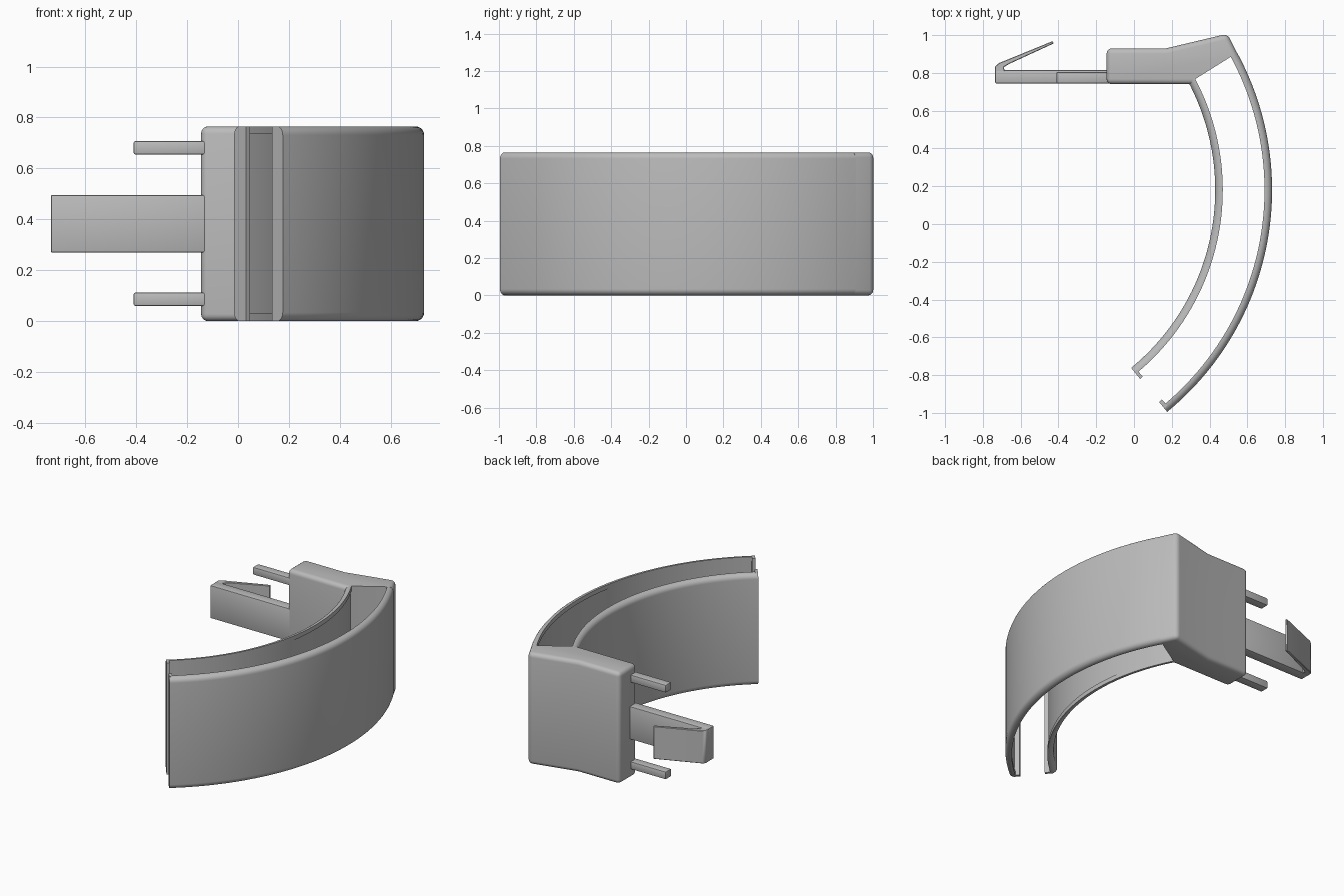
import bpy, bmesh, math
from mathutils import Vector

cube = bpy.data.objects.get("Cube")
if cube:
    bpy.data.objects.remove(cube, do_unlink=True)

H = 0.765                # overall height
CX, CY = -0.789, 0.18    # shared centre of both curved walls

grey = bpy.data.materials.new("plain grey")
grey.use_nodes = True
grey.diffuse_color = (0.5, 0.5, 0.5, 1)
grey.node_tree.nodes["Principled BSDF"].inputs["Base Color"].default_value = (0.5, 0.5, 0.5, 1)


def finish(name, bm):
    bmesh.ops.recalc_face_normals(bm, faces=bm.faces)
    mesh = bpy.data.meshes.new(name)
    bm.to_mesh(mesh)
    bm.free()
    mesh.materials.append(grey)
    ob = bpy.data.objects.new(name, mesh)
    bpy.context.collection.objects.link(ob)
    bpy.ops.object.select_all(action='DESELECT')
    ob.select_set(True)
    bpy.context.view_layer.objects.active = ob
    bpy.ops.object.shade_smooth_by_angle(angle=math.radians(35))
    return ob


def prism(name, outline, z0, z1, bevel, skip=(), uprights=None, segments=4):
    """Extrude a plan outline; round rims (except skipped sides) and chosen uprights."""
    bm = bmesh.new()
    n = len(outline)
    low = [bm.verts.new((x, y, z0)) for x, y in outline]
    high = [bm.verts.new((x, y, z1)) for x, y in outline]
    bm.faces.new(low)
    bm.faces.new(high)
    for i in range(n):
        j = (i + 1) % n
        bm.faces.new((low[i], low[j], high[j], high[i]))
    edges = []
    for i in range(n):
        if i not in skip:
            edges += [bm.edges.get((r[i], r[(i + 1) % n])) for r in (low, high)]
        if uprights is None or i in uprights:
            edges.append(bm.edges.get((low[i], high[i])))
    bmesh.ops.recalc_face_normals(bm, faces=bm.faces)
    bmesh.ops.bevel(bm, geom=edges, offset=bevel, segments=segments,
                    profile=0.5, affect='EDGES', clamp_overlap=True)
    return finish(name, bm)


def sweep(name, section, a0, a1, steps):
    """Sweep a (radius, height) section around the wall centre."""
    bm = bmesh.new()
    rings = []
    for k in range(steps + 1):
        a = math.radians(a0 + (a1 - a0) * k / steps)
        rings.append([bm.verts.new((CX + r * math.cos(a), CY + r * math.sin(a), z))
                      for r, z in section])
    n = len(section)
    for p, q in zip(rings, rings[1:]):
        for i in range(n):
            j = (i + 1) % n
            bm.faces.new((p[i], p[j], q[j], q[i]))
    bm.faces.new(rings[0])
    bm.faces.new(rings[-1])
    return finish(name, bm)


def wall_section(face, channel, radius=0.034, rim=0.03, recess=0.006):
    """Rounded exposed face, slightly recessed channel side."""
    s = 1 if channel > face else -1
    half = []
    for k in range(7):
        t = math.radians(15 * k)
        half.append((face + s * radius * (1 - math.cos(t)), radius * (1 - math.sin(t))))
    half += [(channel, 0), (channel, rim), (channel - s * recess, rim)]
    return half + [(r, H - z) for r, z in reversed(half)]


# Curved walls and the lips closing their free ends
END = -50.6
sweep("inner_wall", wall_section(1.219, 1.259), END, 28.2, 48)
sweep("outer_wall", wall_section(1.52, 1.48), END, 28.6, 48)
for name, r0, r1 in (("inner_lip", 1.245, 1.294), ("outer_lip", 1.452, 1.495)):
    sweep(name, [(r0, 0), (r1, 0), (r1, H), (r0, H)], END, END + 0.8, 1)

# Solid block joining the walls
prism("end_block",
      [(-0.145, 0.74), (0.295, 0.74), (0.325, 0.768), (0.512, 0.885),
       (0.545, 0.905), (0.495, 1.007), (0.17, 0.93), (-0.145, 0.93)],
      0, H, 0.034, skip=(1, 2, 3), uprights=(0, 5, 7))

# Snap tongue with its folded-back barb
prism("tongue", [(-0.735, 0.745), (-0.1, 0.745), (-0.1, 0.815), (-0.735, 0.815)],
      0.27, 0.495, 0.006, segments=2)
prism("barb", [(-0.735, 0.80), (-0.68, 0.80), (-0.69, 0.83), (-0.66, 0.848),
               (-0.425, 0.956), (-0.431, 0.968), (-0.715, 0.852), (-0.735, 0.835)],
      0.27, 0.495, 0.003, segments=1)

# Guide pins above and below the tongue
for name, z in (("lower_pin", 0.06), ("upper_pin", 0.655)):
    prism(name, [(-0.41, 0.745), (-0.1, 0.745), (-0.1, 0.805), (-0.41, 0.805)],
          z, z + 0.052, 0.006, segments=2)
